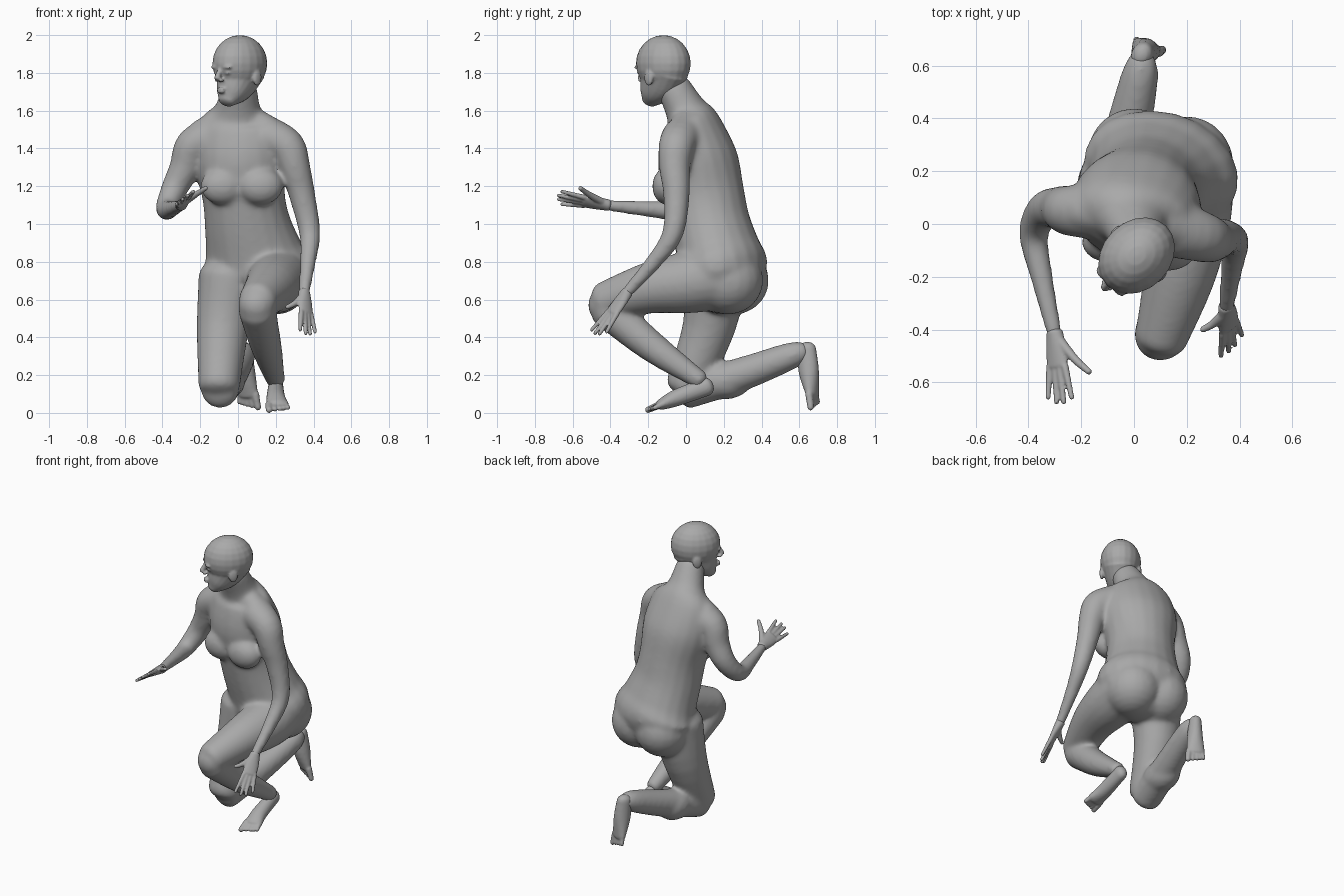
import bpy, bmesh, math
from mathutils import Vector, Matrix

cube = bpy.data.objects.get("Cube")
if cube:
    bpy.data.objects.remove(cube)

grey = bpy.data.materials.new("plain grey")
grey.use_nodes = True
tone = (0.4, 0.4, 0.4, 1)
grey.diffuse_color = tone
grey.node_tree.nodes["Principled BSDF"].inputs["Base Color"].default_value = tone

SIDES = 20
STEPS = 4


def spline(rings):
    """Catmull-Rom samples through rings of x, y, z, half width, half depth."""
    padded = [rings[0], *rings, rings[-1]]
    samples = []
    for quad in zip(padded, padded[1:], padded[2:], padded[3:]):
        for step in range(STEPS):
            t = step / STEPS
            samples.append([
                b + t / 2 * (c - a + t * (2 * a - 5 * b + 4 * c - d + t * (3 * b - 3 * c + d - a)))
                for a, b, c, d in zip(*quad)])
    samples.append(list(rings[-1]))
    return samples


def loft(bm, rings, side=(1, 0, 0), cap=0.5):
    """Closed elliptical tube with rounded ends."""
    samples = spline(rings)
    centres = [Vector(sample[:3]) for sample in samples]
    last = len(samples) - 1
    sections = []
    for i, sample in enumerate(samples):
        along = (centres[min(i + 1, last)] - centres[max(i - 1, 0)]).normalized()
        across = Vector(side)
        across = (across - along * across.dot(along)).normalized()
        normal = along.cross(across)
        width, depth = sample[3:]
        dome = [(cap * min(width, depth) * math.sin(a), math.cos(a)) for a in (0.5, 1, 1.4)]
        group = [(0, 1)]
        if i == 0:
            group = [(-rise, scale) for rise, scale in reversed(dome)] + group
        elif i == last:
            group = group + dome
        for rise, scale in group:
            ring = []
            for j in range(SIDES):
                angle = math.tau * j / SIDES
                ring.append(bm.verts.new(centres[i] + along * rise
                                         + across * (width * scale * math.cos(angle))
                                         + normal * (depth * scale * math.sin(angle))))
            sections.append(ring)
    for lower, upper in zip(sections, sections[1:]):
        for j in range(SIDES):
            n = (j + 1) % SIDES
            bm.faces.new((lower[j], lower[n], upper[n], upper[j]))
    bm.faces.new(sections[0][::-1])
    bm.faces.new(sections[-1])


def limb(bm, start, end, points, fullness=1, cap=0.5):
    """Round tube along points, tapering from one radius to the other."""
    count = len(points) - 1
    rings = []
    for i, point in enumerate(points):
        radius = start + (end - start) * (i / count) ** fullness
        rings.append((*point, radius, radius))
    loft(bm, rings, cap=cap)


def ball(bm, centre, size):
    matrix = Matrix.Translation(centre) @ Matrix.Diagonal((*size, 1))
    bmesh.ops.create_uvsphere(bm, u_segments=SIDES, v_segments=12, radius=1, matrix=matrix)


def finish(name, bm, voxel, relax):
    """Fuse the overlapping volumes into one soft skin."""
    bmesh.ops.recalc_face_normals(bm, faces=bm.faces)
    mesh = bpy.data.meshes.new(name)
    bm.to_mesh(mesh)
    bm.free()
    mesh.materials.append(grey)
    mesh.shade_smooth()
    part = bpy.data.objects.new(name, mesh)
    bpy.context.scene.collection.objects.link(part)
    fuse = part.modifiers.new("fuse", 'REMESH')
    fuse.mode = 'VOXEL'
    fuse.voxel_size = voxel
    fuse.use_smooth_shade = True
    soften = part.modifiers.new("soften", 'SMOOTH')
    soften.iterations = relax


def hand(name, wrist, knuckle, side, thumb):
    """Palm with four fanned fingers; side points from index to little finger."""
    bm = bmesh.new()
    wrist, knuckle, side = Vector(wrist), Vector(knuckle), Vector(side).normalized()
    along = (knuckle - wrist).normalized()
    loft(bm, [(*wrist, 0.032, 0.03), (*wrist.lerp(knuckle, 0.5), 0.044, 0.024),
              (*knuckle, 0.047, 0.018)], side)
    for k in (-1, -0.3, 0.3, 1):
        base = knuckle + side * (k * 0.036)
        tip = base + along * (0.14 - 0.02 * k * k) + side * (k * 0.02)
        limb(bm, 0.014, 0.01, [base, base.lerp(tip, 0.5), tip], cap=0.8)
    root = wrist.lerp(knuckle, 0.25) - side * 0.02
    thumb = Vector(thumb)
    limb(bm, 0.02, 0.012, [root, root.lerp(thumb, 0.5) + along * 0.01, thumb], cap=0.8)
    finish(name, bm, 0.006, 2)


def foot(name, rings, side):
    """Sole with five toes; side points from big toe to little toe."""
    bm = bmesh.new()
    side = Vector(side).normalized()
    loft(bm, rings, side, 0.9)
    front = Vector(rings[-1][:3])
    along = (front - Vector(rings[-2][:3])).normalized()
    for k in (-1, -0.4, 0.1, 0.5, 0.9):
        base = front + side * (k * 0.045)
        tip = base + along * (0.06 - 0.015 * k) + side * (k * 0.01)
        radius = 0.021 if k == -1 else 0.016
        limb(bm, radius, radius * 0.8, [base, tip], cap=0.8)
    finish(name, bm, 0.007, 3)


# Body: torso and neck, turned a little to its right
body = bmesh.new()
loft(body, [
    (.09, .22, .59, .18, .13), (.1, .2, .75, .3, .23), (.08, .17, .86, .26, .22),
    (.05, .13, 1, .23, .21), (.03, .1, 1.15, .22, .21), (.01, .06, 1.35, .25, .21),
    (0, .03, 1.53, .22, .15), (0, 0, 1.6, .13, .11), (.01, -.07, 1.73, .09, .09)], (1, -.25, 0))

# Shoulder slope, chest and seat
limb(body, .08, .08, [(-.2, .05, 1.47), (0, .02, 1.56), (.2, -.03, 1.47)])
for x, y in ((-.08, -.07), (.12, -.1)):
    ball(body, (x, y, 1.2), (.12, .08, .1))
for x, y in ((0, .25), (.2, .22)):
    ball(body, (x, y, .7), (.18, .19, .18))

# Right leg kneeling on the ground
limb(body, .17, .11, [(-.04, .16, .72), (-.08, .12, .45), (-.1, 0, .14)])
limb(body, .1, .05, [(-.1, 0, .12), (-.04, .28, .2), (.02, .55, .3), (.03, .63, .33)], 1.5)
ball(body, (-.06, .2, .17), (.1, .15, .1))

# Left leg raised in front
limb(body, .18, .1, [(.2, .14, .72), (.2, 0, .69), (.17, -.2, .66), (.1, -.44, .59)], 1.5)
ball(body, (.1, -.42, .57), (.1, .1, .1))
limb(body, .1, .05, [(.1, -.42, .55), (.15, -.18, .35), (.2, .08, .17)], 1.5)

# Left arm hanging to the knee, right arm reaching forward
limb(body, .11, .03, [(.16, -.02, 1.46), (.26, -.05, 1.41), (.3, -.06, 1.3), (.34, -.05, 1.15),
                      (.38, -.07, .95), (.37, -.17, .8), (.35, -.32, .63)])
limb(body, .11, .03, [(-.14, .05, 1.46), (-.24, .05, 1.41), (-.28, .06, 1.3), (-.34, .05, 1.18),
                      (-.38, -.04, 1.08), (-.35, -.2, 1.08), (-.3, -.42, 1.1)])
finish("body", body, 0.013, 14)

# Head: modelled facing forward, then turned to its right
head = bmesh.new()
ball(head, (0, 0, 1.85), (.13, .16, .15))
loft(head, [(0, -.1, 1.65, .05, .04), (0, -.07, 1.69, .08, .08),
            (0, -.03, 1.75, .1, .12), (0, 0, 1.82, .12, .15)])
limb(head, .01, .018, [(0, -.15, 1.82), (0, -.17, 1.77)])
for z in (1.7, 1.715):
    ball(head, (0, -.145, z), (.027, .014, .008))
for s in (-1, 1):
    ball(head, (s * .04, -.14, 1.83), (.035, .017, .012))
    ball(head, (s * .04, -.135, 1.8), (.02, .012, .01))
    ball(head, (s * .016, -.155, 1.76), (.012, .014, .01))
    ball(head, (s * .12, .01, 1.775), (.014, .03, .045))
head.transform(Matrix.Translation((.01, -.12, 0)) @ Matrix.Rotation(-math.pi / 4, 4, 'Z'))
finish("head", head, 0.007, 4)

hand("left_hand", (.35, -.31, .64), (.36, -.39, .53), (.7, .7, -.1), (.26, -.4, .56))
hand("right_hand", (-.3, -.41, 1.1), (-.29, -.54, 1.12), (-.8, 0, -.6), (-.17, -.56, 1.19))

foot("left_foot", [(.2, .11, .14, .04, .05), (.2, -.05, .08, .05, .045),
                   (.21, -.13, .045, .06, .03)], (1, .1, 0))
foot("right_foot", [(.03, .64, .34, .04, .05), (.04, .65, .22, .05, .055),
                    (.05, .67, .1, .06, .03)], (-.9, .4, 0))
